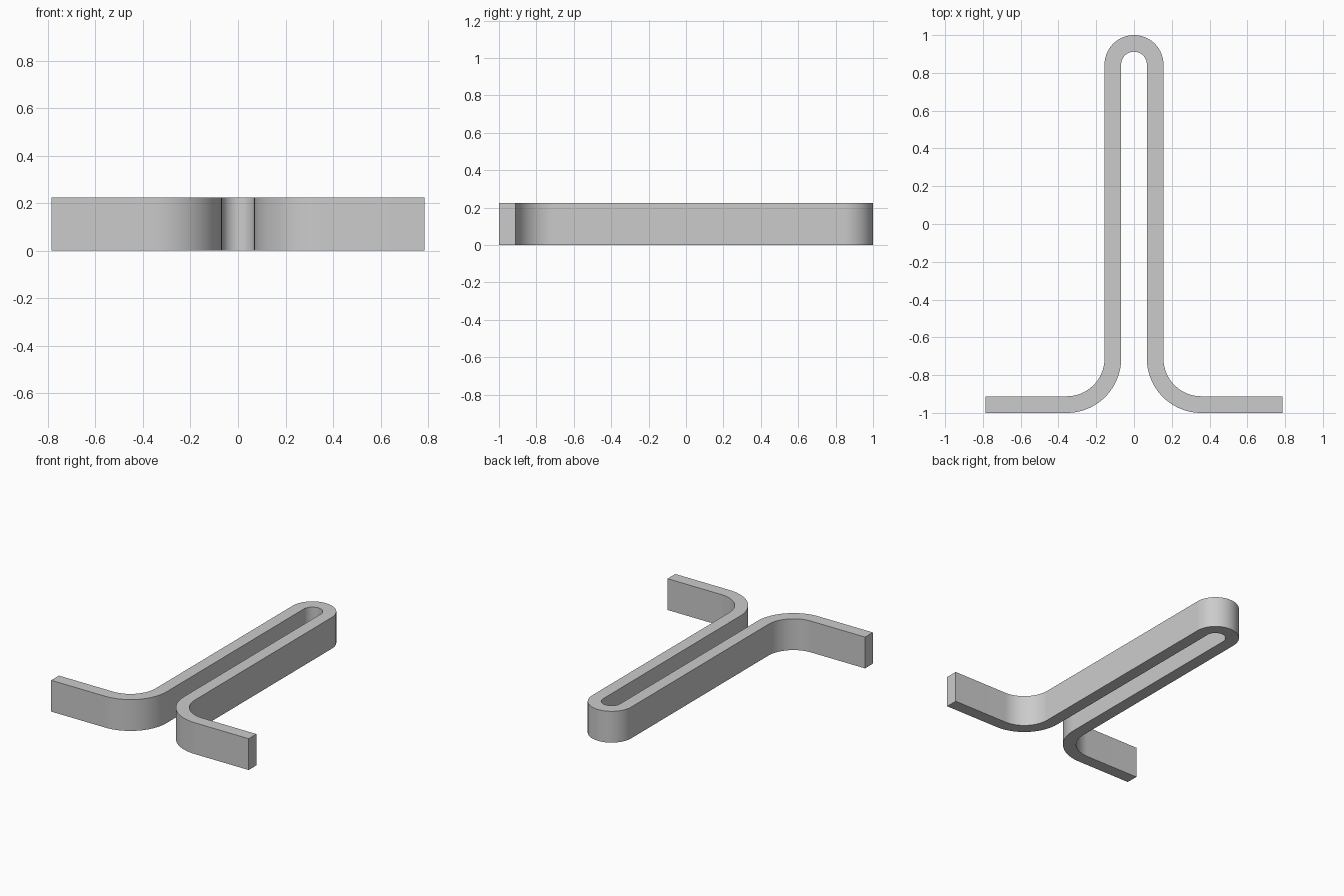
import bpy, bmesh
from math import sin, cos, pi, radians
from mathutils import Vector

cube = bpy.data.objects.get("Cube")
if cube:
    bpy.data.objects.remove(cube, do_unlink=True)

THICK, HEIGHT = 0.088, 0.225
HALF_WIDTH = 0.785           # reach of each foot
LEG_X = 0.112                # centre line of each long leg
BEND = 0.244                 # centre line radius of the foot bends
STEPS = 24

steel = bpy.data.materials.new("grey_steel")
steel.use_nodes = True
grey = (0.6, 0.6, 0.6, 1)
steel.diffuse_color = grey
steel.node_tree.nodes["Principled BSDF"].inputs["Base Color"].default_value = grey


def arc(cx, cy, r, start, end):
    """Centre line points paired with the outward radial direction."""
    out = []
    for i in range(STEPS + 1):
        a = start + (end - start) * i / STEPS
        n = Vector((cos(a), sin(a)))
        out.append((Vector((cx, cy)) + n * r, n))
    return out


# Right half of the centre line: foot end, foot bend, half of the loop
foot_y = -1 + THICK / 2
down = Vector((0, -1))
half = [(Vector((HALF_WIDTH, foot_y)), down)]
half += arc(LEG_X + BEND, foot_y + BEND, BEND, 1.5 * pi, pi)
loop_y = 1 - LEG_X - THICK / 2
half += [(p, -n) for p, n in arc(0, loop_y, LEG_X, 0, pi / 2)]

# Mirror to the other side, skipping the shared top point
mirrored = [(Vector((-p.x, p.y)), Vector((-n.x, n.y))) for p, n in reversed(half[:-1])]
path = half + mirrored

# Sweep a rectangular section along the centre line
bm = bmesh.new()
rings = []
for p, n in path:
    a, b = p + n * THICK / 2, p - n * THICK / 2
    rings.append([bm.verts.new((q.x, q.y, z))
                  for q, z in ((a, 0), (b, 0), (b, HEIGHT), (a, HEIGHT))])
for r, s in zip(rings, rings[1:]):
    for i in range(4):
        j = (i + 1) % 4
        bm.faces.new((r[i], r[j], s[j], s[i]))
bm.faces.new(rings[0])
bm.faces.new(rings[-1])
bmesh.ops.recalc_face_normals(bm, faces=bm.faces)

mesh = bpy.data.meshes.new("bent_strip")
bm.to_mesh(mesh)
bm.free()
mesh.materials.append(steel)
strip = bpy.data.objects.new("bent_strip", mesh)
bpy.context.collection.objects.link(strip)

# Smooth bends with crisp edges
bpy.ops.object.select_all(action="DESELECT")
strip.select_set(True)
bpy.context.view_layer.objects.active = strip
bpy.ops.object.shade_smooth_by_angle(angle=radians(30))
